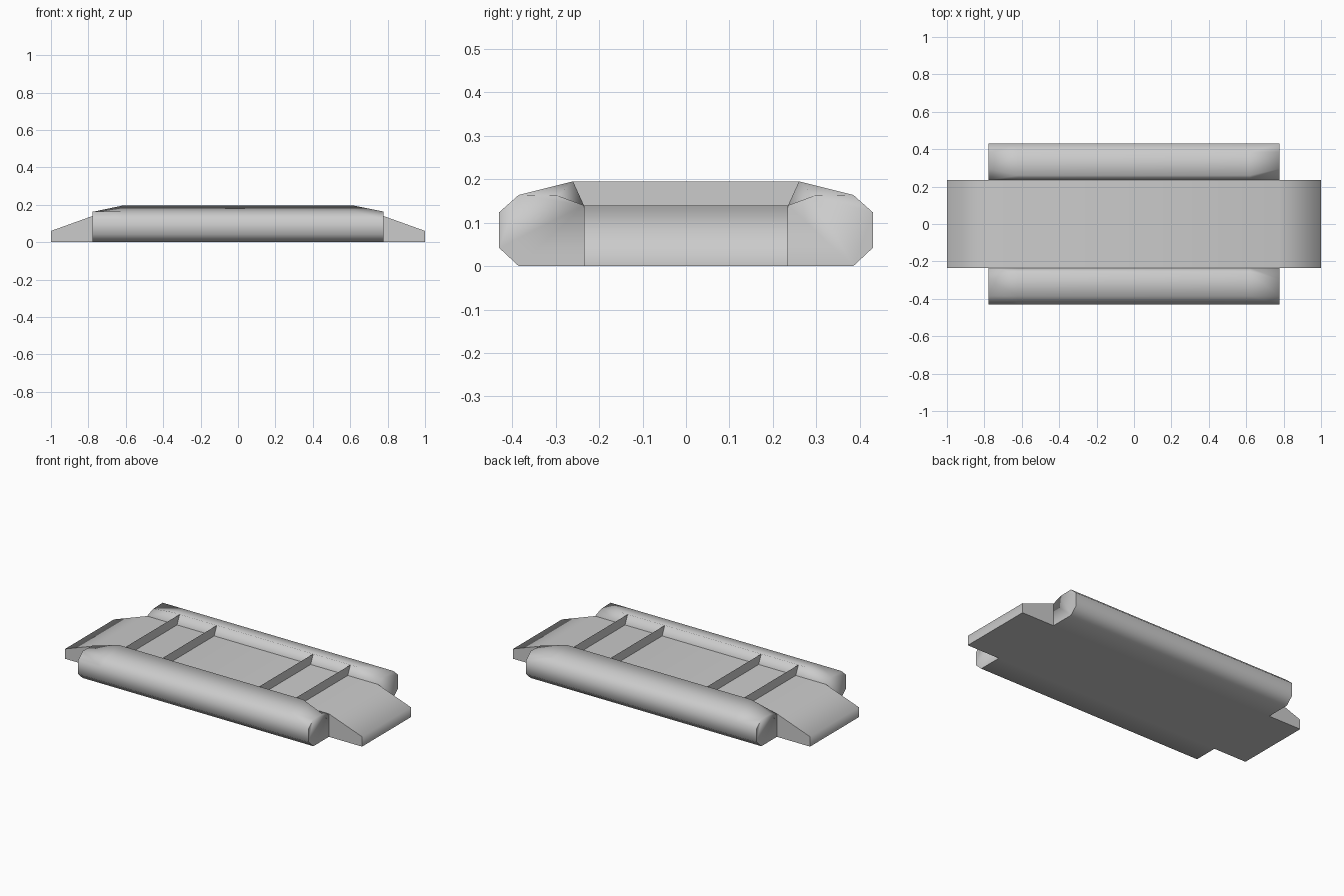
import bpy, bmesh, math

old = bpy.data.objects.get("Cube")
if old:
    bpy.data.objects.remove(old, do_unlink=True)

grey = bpy.data.materials.new("light grey")
grey.use_nodes = True
grey.diffuse_color = (0.6, 0.6, 0.6, 1)
grey.node_tree.nodes["Principled BSDF"].inputs["Base Color"].default_value = (0.6, 0.6, 0.6, 1)


def finish(name, bm, angle=None):
    """Turn a bmesh into a named, coloured object."""
    mesh = bpy.data.meshes.new(name)
    bm.to_mesh(mesh)
    bm.free()
    mesh.materials.append(grey)
    obj = bpy.data.objects.new(name, mesh)
    bpy.context.collection.objects.link(obj)
    if angle:
        bpy.ops.object.select_all(action="DESELECT")
        obj.select_set(True)
        bpy.context.view_layer.objects.active = obj
        bpy.ops.object.shade_smooth_by_angle(angle=math.radians(angle))
    return obj


def loft(name, sections, angle):
    """Skin equal-length closed sections and cap both ends."""
    bm = bmesh.new()
    rings = [[bm.verts.new(p) for p in s] for s in sections]
    n = len(rings[0])
    for a, b in zip(rings, rings[1:]):
        for i in range(n):
            j = (i + 1) % n
            bm.faces.new((a[i], a[j], b[j], b[i]))
    bm.faces.new(rings[0])
    bm.faces.new(rings[-1])
    bmesh.ops.recalc_face_normals(bm, faces=bm.faces)
    return finish(name, bm, angle)


HALF = 0.777     # half length of the side rails
INNER = 0.235    # half width of the deck
DECK = 0.14      # deck height
TOP = 0.195      # rail ridge height

# Side rails: faceted outside, ridge dropping towards both ends
for name, side in (("front_rail", -1), ("back_rail", 1)):
    sections = []
    for x, ridge in ((-HALF, (0.295, 0.162)), (-0.62, (0.26, TOP)),
                     (0.62, (0.26, TOP)), (HALF, (0.295, 0.162))):
        profile = [(INNER, 0), (INNER, DECK), ridge, (0.385, 0.164),
                   (0.43, 0.124), (0.43, 0.042), (0.385, 0)]
        sections.append([(x, side * y, z) for y, z in profile])
    loft(name, sections, 85)

# Deck with a sloping ramp at each end
outline = [(-1, 0), (-1, 0.06), (-HALF, DECK), (HALF, DECK), (1, 0.06), (1, 0)]
loft("deck_and_ramps", [[(x, y, z) for x, z in outline] for y in (-INNER, INNER)], 75)

# Thin cross ribs standing on the deck between the rails
for i, x in enumerate((-0.575, -0.325, 0.325, 0.575)):
    bm = bmesh.new()
    corners = ((-INNER, DECK), (INNER, DECK), (0.26, TOP), (-0.26, TOP))
    bm.faces.new([bm.verts.new((x, y, z)) for y, z in corners])
    finish(f"cross_rib_{i + 1}", bm)
